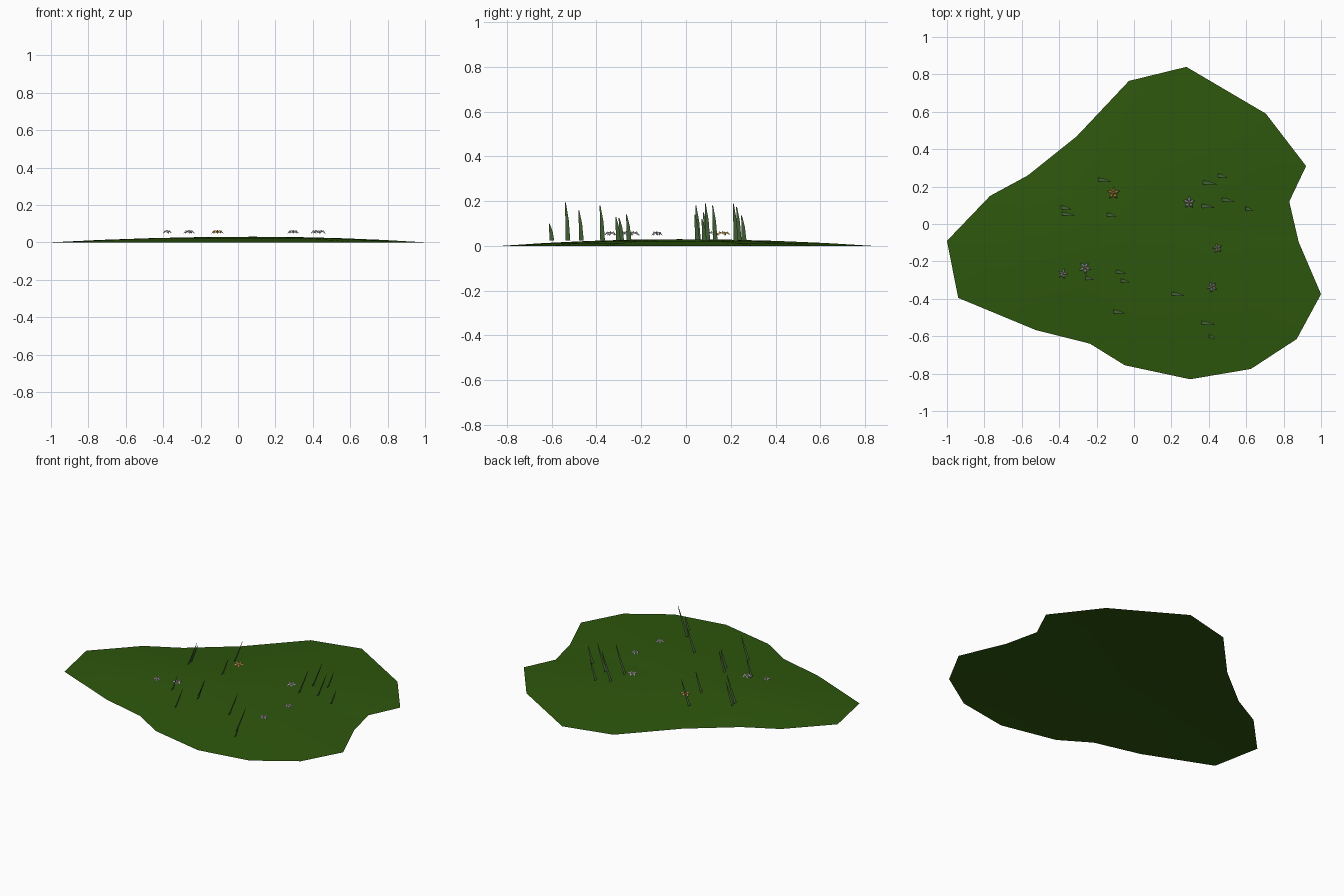
import bpy, bmesh, math
from mathutils import Vector

if "Cube" in bpy.data.objects:
    bpy.data.objects.remove(bpy.data.objects["Cube"])


def material(name, rgb):
    m = bpy.data.materials.new(name)
    m.diffuse_color = (*rgb, 1)
    m.use_nodes = True
    m.node_tree.nodes["Principled BSDF"].inputs["Base Color"].default_value = m.diffuse_color
    return m


GRASS = material("meadow green", (0.027, 0.095, 0.004))
BLADE = material("blade green", (0.09, 0.19, 0.06))
WHITE = material("petal white", (0.66, 0.64, 0.72))
ORANGE = material("petal orange", (0.78, 0.42, 0.12))
YELLOW = material("flower centre", (0.62, 0.42, 0.08))


def finish(bm, name, mats):
    me = bpy.data.meshes.new(name)
    bm.to_mesh(me)
    bm.free()
    ob = bpy.data.objects.new(name, me)
    for m in mats:
        me.materials.append(m)
    bpy.context.collection.objects.link(ob)
    return ob


# Ground: irregular outline lifted into a very shallow mound
outline = [(.28, .84), (-.027, .765), (-.305, .47), (-.567, .26), (-.77, .15),
           (-1, -.09), (-.94, -.395), (-.525, -.567), (-.235, -.64), (-.05, -.755),
           (.30, -.83), (.625, -.775), (.87, -.615), (1, -.375), (.88, -.095),
           (.83, .12), (.92, .31), (.705, .59)]
CENTRE = Vector((.08, -.03))
bm = bmesh.new()
rings = []
for s in (1, .75, .5, .25):
    rings.append([bm.verts.new((*(CENTRE + (Vector(p) - CENTRE) * s), .03 * (1 - s ** 2)))
                  for p in outline])
n = len(outline)
for a, b in zip(rings, rings[1:]):
    for i in range(n):
        j = (i + 1) % n
        bm.faces.new((a[i], a[j], b[j], b[i]))
top = bm.verts.new((*CENTRE, .03))
for i in range(n):
    bm.faces.new((rings[-1][i], rings[-1][(i + 1) % n], top))
for f in bm.faces:
    f.smooth = True
finish(bm, "ground_mound", [GRASS])

# Grass blades: flat tapered strips leaning to +x (x, y, tip height)
blades = [(-.19, .235, .175), (-.39, .087, .15), (-.385, .053, .18), (-.145, .048, .14),
          (.37, .22, .19), (.45, .257, .135), (.36, .095, .19), (.47, .128, .18),
          (.595, .08, .12), (-.095, -.257, .14), (-.07, -.305, .13), (-.26, -.29, .125),
          (.20, -.375, .18), (-.11, -.47, .16), (.36, -.53, .195), (.40, -.602, .10)]
BASE = .025
bm = bmesh.new()
for x, y, h in blades:
    lean = .43 * (h - BASE)
    row = []
    for t, y0, y1 in ((0, -.008, .013), (.55, -.009, .006), (1, -.011, -.007)):
        z = BASE + (h - BASE) * t
        row.append([bm.verts.new((x + lean * t, y + d, z)) for d in (y0, y1)])
    for a, b in zip(row, row[1:]):
        bm.faces.new((a[0], a[1], b[1], b[0]))
finish(bm, "grass_blades", [BLADE])


# Flowers: five drooping pointed petals, creased along the middle, round a small bud
def flower(name, x, y, r, turn, petal):
    bm = bmesh.new()
    c = Vector((x, y, .058))

    def at(a, rad, z):
        return bm.verts.new(c + Vector((rad * math.cos(a), rad * math.sin(a), z)))

    for k in range(5):
        a = turn + k * math.tau / 5
        root, mid, tip = at(a, 0, 0), at(a, r * .55, .006), at(a, r, -.012)
        left, right = at(a + .5, r * .55, -.002), at(a - .5, r * .55, -.002)
        for f in ((root, right, mid), (root, mid, left), (right, tip, mid), (mid, tip, left)):
            bm.faces.new(f)
    bud = [at(k * math.tau / 6, r * .2, .002) for k in range(6)]
    peak = at(0, 0, .009)
    for k in range(6):
        bm.faces.new((bud[k], bud[(k + 1) % 6], peak)).material_index = 1
    finish(bm, name, [petal, YELLOW])


flower("orange_flower", -.11, .165, .036, .3, ORANGE)
for i, (x, y, r) in enumerate([(.295, .115, .034), (.445, -.13, .027), (.417, -.337, .03),
                               (-.262, -.235, .034), (-.38, -.267, .027)]):
    flower(f"white_flower_{i + 1}", x, y, r, .3 + i * .25, WHITE)
